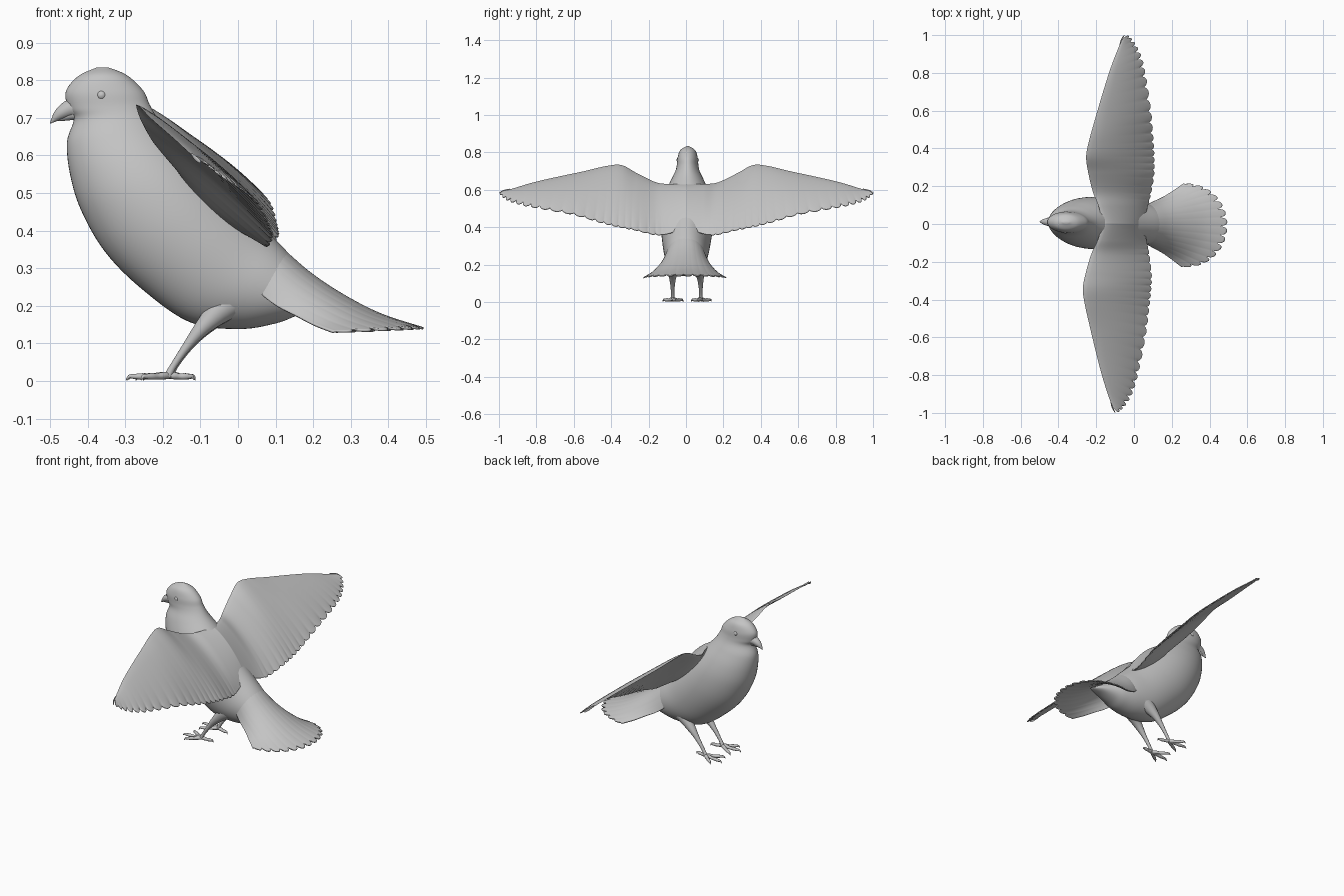
import bpy, bmesh, math
from mathutils import Vector

if "Cube" in bpy.data.objects:
    bpy.data.objects.remove(bpy.data.objects["Cube"])

YAW = -0.025  # the bird is turned very slightly

grey = bpy.data.materials.new("plain grey")
grey.diffuse_color = (0.55, 0.55, 0.55, 1)
grey.use_nodes = True
grey.node_tree.nodes["Principled BSDF"].inputs["Base Color"].default_value = grey.diffuse_color


def smooth_path(pts, t):
    """Catmull-Rom sample of equal-length tuples, t from 0 to 1."""
    n = len(pts) - 1
    i = min(int(t * n), n - 1)
    f = t * n - i
    a, b, c, d = (pts[max(0, min(n, i + k))] for k in (-1, 0, 1, 2))
    return [0.5 * (2 * q + (r - p) * f + (2 * p - 5 * q + 4 * r - s) * f * f
                   + (3 * q - p - 3 * r + s) * f ** 3) for p, q, r, s in zip(a, b, c, d)]


def add_part(name, rows_list, closed=True, caps=True, mirror=False, angle=40):
    """Skin each list of rows of points into one object."""
    bm = bmesh.new()
    for rows in rows_list:
        vs = [[bm.verts.new(p) for p in row] for row in rows]
        n = len(vs[0])
        for a, b in zip(vs, vs[1:]):
            for j in range(n if closed else n - 1):
                k = (j + 1) % n
                bm.faces.new((a[j], a[k], b[k], b[j]))
        if closed and caps:
            bm.faces.new(vs[0])
            bm.faces.new(vs[-1])
    bmesh.ops.recalc_face_normals(bm, faces=bm.faces)
    me = bpy.data.meshes.new(name)
    bm.to_mesh(me)
    bm.free()
    me.materials.append(grey)
    ob = bpy.data.objects.new(name, me)
    bpy.context.collection.objects.link(ob)
    ob.rotation_euler.z = YAW
    bpy.ops.object.select_all(action='DESELECT')
    ob.select_set(True)
    bpy.context.view_layer.objects.active = ob
    bpy.ops.object.shade_smooth_by_angle(angle=math.radians(angle))
    if mirror:
        m = ob.modifiers.new("mirror", 'MIRROR')
        m.use_axis = (False, True, False)
    return ob


def tube(pts, steps=14, sides=12, flat=1.0):
    """Round rows along points (x, y, z, radius)."""
    rows = []
    for i in range(steps + 1):
        t = i / steps
        x, y, z, r = smooth_path(pts, t)
        p = Vector((x, y, z))
        d = Vector(smooth_path(pts, min(1, t + .01))[:3]) - Vector(smooth_path(pts, max(0, t - .01))[:3])
        side = d.cross(Vector((0, 0, 1))).normalized()
        up = side.cross(d).normalized()
        rows.append([p + max(r, .0008) * (side * math.cos(a) * flat + up * math.sin(a))
                     for a in (2 * math.pi * k / sides for k in range(sides))])
    return rows


# Head and body: back x, z, front x, z, half width
BODY = [(-.345, .834, -.375, .834, .006), (-.295, .813, -.425, .811, .040),
        (-.252, .772, -.458, .770, .054), (-.235, .735, -.452, .725, .058),
        (-.215, .70, -.437, .695, .066), (-.19, .668, -.455, .635, .088),
        (-.145, .622, -.447, .55, .115), (-.095, .572, -.418, .455, .133),
        (-.045, .522, -.355, .345, .139), (.01, .465, -.26, .248, .134),
        (.07, .405, -.13, .157, .121), (.12, .355, .0, .138, .108),
        (.17, .303, .10, .153, .088), (.22, .26, .16, .175, .060),
        (.27, .228, .23, .197, .035), (.30, .21, .29, .205, .008)]
rows = []
for i in range(91):
    ux, uz, lx, lz, w = smooth_path(BODY, i / 90)
    row = []
    for k in range(48):
        a = 2 * math.pi * k / 48
        c = .5 + .5 * math.cos(a)
        row.append((lx + (ux - lx) * c, max(w, .003) * math.sin(a), lz + (uz - lz) * c))
    rows.append(row)
add_part("body", [rows], angle=60)

# Beak: upper and lower halves
add_part("beak", [
    tube([(-.415, 0, .728, .034), (-.445, 0, .725, .025), (-.475, 0, .709, .016), (-.5, 0, .685, .001)]),
    tube([(-.42, 0, .714, .022), (-.445, 0, .709, .016), (-.468, 0, .700, .009), (-.484, 0, .692, .001)])])

# Eyes
eye = [[(-.362 + .014 * math.sin(u) * math.cos(a), .0455 + .014 * math.cos(u),
         .76 + .014 * math.sin(u) * math.sin(a)) for a in (math.pi * k / 8 for k in range(16))]
       for u in (.05 + 3.04 * i / 10 for i in range(11))]
add_part("eyes", [eye], mirror=True)

# Wings: leading edge x, y, z, trailing edge x, y, z
WING = [(-.165, 0, .632, .05, 0, .40), (-.19, .09, .632, .068, .09, .366),
        (-.222, .165, .64, .085, .16, .358), (-.25, .27, .69, .10, .27, .383),
        (-.262, .35, .732, .098, .36, .40), (-.25, .43, .728, .09, .46, .425),
        (-.22, .55, .70, .075, .60, .465), (-.18, .70, .668, .048, .76, .495),
        (-.145, .82, .64, .02, .88, .518), (-.11, .92, .61, -.02, .96, .545),
        (-.09, .97, .595, -.06, 1.0, .58)]
FEATHERS, COLS, CHORD = 25, 8, 18
rows = []
for i in range(FEATHERS * COLS + 1):
    s = i / (FEATHERS * COLS)
    v = smooth_path(WING, s)
    lead, trail = Vector(v[:3]), Vector(v[3:])
    d = trail - lead
    up = Vector((-d.z, 0, d.x)).normalized()
    notch = 1 - abs(math.sin(math.pi * FEATHERS * s)) ** .6
    notch *= min(1, max(0, (s - .12) / .08))
    cut = min(.3, (.010 + .03 * s * s) / d.length) * notch
    thick = .03 * (1 - s) ** 1.5 + .004
    armpit = .075 * max(0, 1 - s / .32) ** 1.5  # the root swells into the flank
    top, low = [], []
    for k in range(CHORD + 1):
        c = (k / CHORD) ** 1.3
        p = lead + d * c * (1 - cut * c ** 8)
        camber = .13 * d.length * c * (1 - c) * (1 + max(0, .4 - s))
        half = thick * math.sqrt(c) * (1 - c) + .0018 * min(1, c * 8)
        ridge = .0015 * (notch - .3) * c ** 3 * min(1, s * 4)
        top.append(p + up * (camber + half - ridge))
        low.append(p + up * (camber - half - ridge - armpit * 4 * c * (1 - c)))
    rows.append(top + low[:0:-1])
add_part("wings", [rows], mirror=True, caps=False, angle=60)
# Wing tip closure feather
add_part("wing_tip", [tube([(-.10, .945, .604, .003), (-.09, .975, .594, .006),
                            (-.078, .995, .584, .005), (-.074, 1.0, .582, .001)], flat=.5)], mirror=True)

# Tail fan: centre x, z, edge x, half width, edge z
TAIL = [(.0, .42, .01, .070, .30), (.09, .372, .06, .098, .236), (.19, .288, .105, .122, .200),
        (.28, .228, .155, .148, .175), (.38, .177, .205, .182, .150), (.494, .14, .258, .221, .130)]
QUILLS, STEP = 14, 8
rows = []
for i in range(37):
    u = i / 36
    row = []
    for k in range(QUILLS * STEP + 1):
        v = 2 * k / (QUILLS * STEP) - 1
        notch = 1 - abs(math.sin(math.pi * k / STEP)) ** .6
        notch *= 0 if abs(v) > .99 else 1
        cx, cz, ex, w, ez = smooth_path(TAIL, u * (1 - .075 * notch * u ** 10))
        c = max(0, math.cos(v * math.pi / 2))
        row.append((ex + (cx - ex) * c ** .85, w * math.sin(v * math.pi / 2),
                    ez + (cz - ez) * c - .001 * notch * u))
    rows.append(row)
tail = add_part("tail", [rows], closed=False, angle=60)
sol = tail.modifiers.new("thickness", 'SOLIDIFY')
sol.thickness = .006
sol.offset = 0

# Legs, thigh to ankle
add_part("legs", [tube([(.07, .045, .255, .045), (-.02, .058, .21, .044), (-.085, .072, .15, .024),
                        (-.130, .075, .097, .013), (-.168, .075, .043, .009), (-.185, .075, .012, .011)],
                       steps=24, sides=16)], mirror=True)

# Feet: three front toes and one back toe, each ending in a claw
toes = []
for tx, ty in ((-.296, .085), (-.272, .022), (-.255, .130), (-.115, .062)):
    dx, dy = tx + .182, ty - .075
    toes.append(tube([(-.182 + dx * f, .075 + dy * f, z, r) for f, z, r in (
        (-.05, .014, .008), (.2, .014, .010), (.4, .012, .008), (.6, .012, .009),
        (.8, .012, .007), (.92, .012, .005), (1, .002, .001))], steps=18, sides=10))
add_part("feet", toes, mirror=True)
